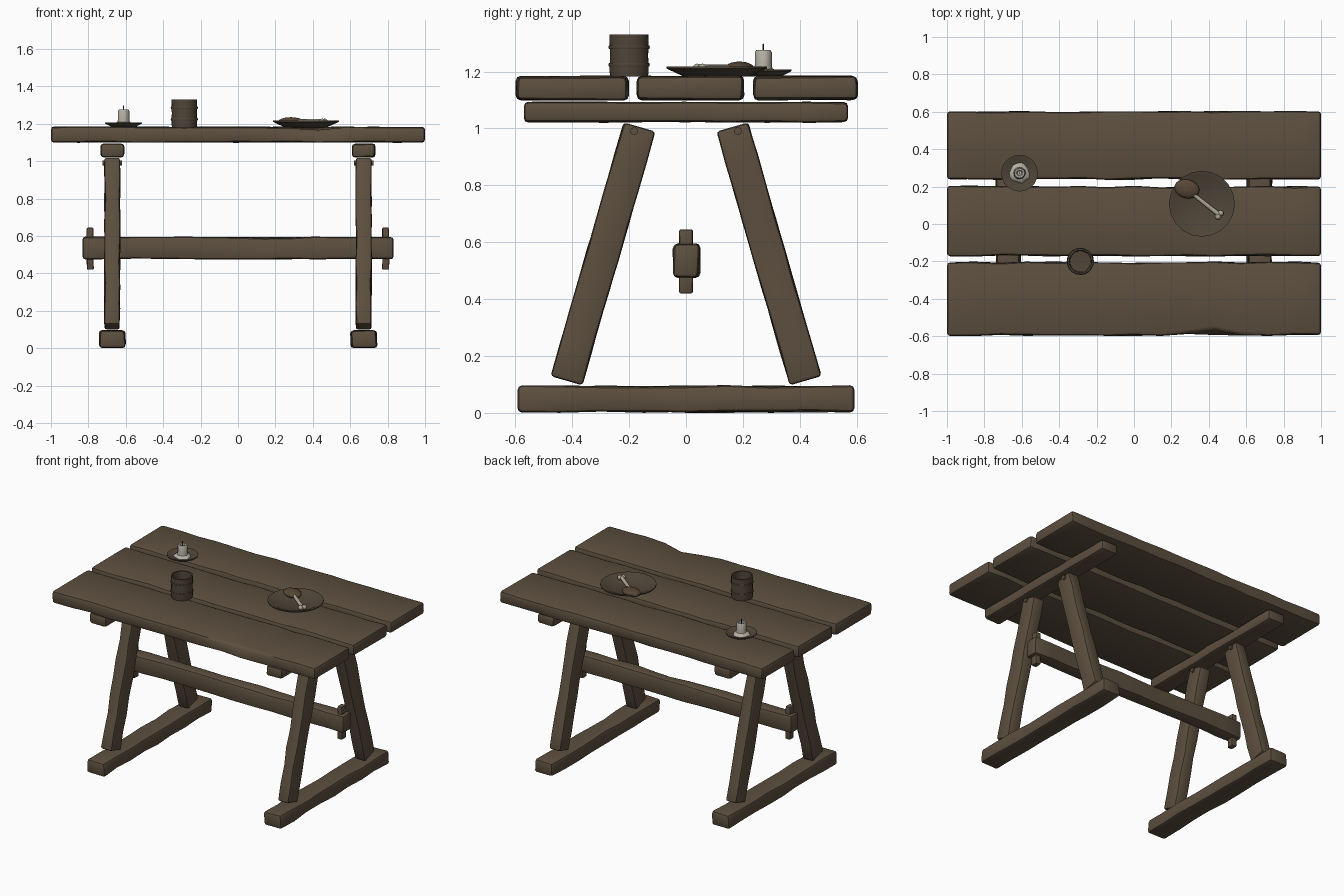
import bpy, bmesh, math, random
from mathutils import Vector, Matrix

if "Cube" in bpy.data.objects:
    bpy.data.objects.remove(bpy.data.objects["Cube"])

random.seed(7)


def material(name, rgb):
    m = bpy.data.materials.new(name)
    m.diffuse_color = (*rgb, 1)
    m.use_nodes = True
    m.node_tree.nodes["Principled BSDF"].inputs["Base Color"].default_value = m.diffuse_color
    return m


WOOD = material("brown wood", (0.108, 0.078, 0.049))
DARK = material("dark wood", (0.080, 0.060, 0.040))
WAX = material("pale wax", (0.46, 0.43, 0.36))
BONE = material("bone", (0.42, 0.38, 0.30))
MEAT = material("roast meat", (0.095, 0.062, 0.036))
WICK = material("wick", (0.05, 0.042, 0.035))


def finish(name, bm, mat, angle=40):
    bmesh.ops.recalc_face_normals(bm, faces=bm.faces)
    me = bpy.data.meshes.new(name)
    bm.to_mesh(me)
    bm.free()
    me.materials.append(mat)
    me.shade_smooth()
    me.set_sharp_from_angle(angle=math.radians(angle))
    ob = bpy.data.objects.new(name, me)
    bpy.context.collection.objects.link(ob)
    return ob


def beam(name, p0, p1, side, w, h, n=8, jit=0.008, bev=0.016, dent=None, mat=WOOD):
    """Hand-hewn beam: wobbly box sections from p0 to p1 with rounded edges.
    dent = (position along, corner, sideways amount, vertical amount)"""
    p0, p1, s = Vector(p0), Vector(p1), Vector(side)
    up = (p1 - p0).normalized().cross(s)
    bm = bmesh.new()
    rings = []
    for i in range(n + 1):
        t = i / n
        ring = []
        for k, (a, b) in enumerate([(-1, -1), (1, -1), (1, 1), (-1, 1)]):
            u = w / 2 - random.random() * jit
            v = h / 2 - random.random() * jit * 0.6
            if dent and dent[1] == k:
                g = math.exp(-((t - dent[0]) / 0.07) ** 2)
                u -= dent[2] * g
                v -= dent[3] * g
            ring.append(bm.verts.new(p0.lerp(p1, t) + s * a * u + up * b * v))
        rings.append(ring)
    for a, b in zip(rings, rings[1:]):
        for k in range(4):
            bm.faces.new((a[k], a[(k + 1) % 4], b[(k + 1) % 4], b[k]))
    bm.faces.new(rings[0])
    bm.faces.new(rings[-1])
    bmesh.ops.recalc_face_normals(bm, faces=bm.faces)
    edges = [e for e in bm.edges if e.calc_face_angle(0) > 0.8]
    bmesh.ops.bevel(bm, geom=edges, offset=bev, segments=2, profile=0.5,
                    affect='EDGES', clamp_overlap=True)
    return finish(name, bm, mat, 35)


def lathe(name, centre, profile, mat, seg=20, wobble=0.0, angle=40):
    """Revolve (radius, z) points; points with radius 0 close the ends."""
    bm = bmesh.new()
    cx, cy = centre
    scale = [1 - wobble * random.random() for _ in range(seg)]
    rings = []
    for r, z in profile:
        if r == 0:
            rings.append([bm.verts.new((cx, cy, z))] * seg)
        else:
            rings.append([bm.verts.new((cx + r * scale[i] * math.cos(math.tau * i / seg),
                                        cy + r * scale[i] * math.sin(math.tau * i / seg), z))
                          for i in range(seg)])
    for a, b in zip(rings, rings[1:]):
        for i in range(seg):
            j = (i + 1) % seg
            vs = list(dict.fromkeys((a[i], a[j], b[j], b[i])))
            bm.faces.new(vs)
    return finish(name, bm, mat, angle)


# Table top: three thick planks
for name, y0, y1, dent in [("front_plank", -0.60, -0.20, (0.70, 3, 0.035, 0.015)),
                           ("middle_plank", -0.175, 0.205, None),
                           ("back_plank", 0.235, 0.605, None)]:
    y = (y0 + y1) / 2
    beam(name, (-1, y, 1.142), (1, y, 1.142), (0, 1, 0), y1 - y0, 0.088, n=14,
         jit=0.010, bev=0.017, dent=dent)

# Two trestles: crossbar, foot and two splayed legs with round pegs
for tag, sx in (("left", -1), ("right", 1)):
    x = 0.672 * sx
    beam(tag + "_crossbar", (x, -0.57, 1.057), (x, 0.57, 1.057), (-1, 0, 0), 0.13, 0.075)
    beam(tag + "_foot", (x, -0.592, 0.049), (x, 0.592, 0.049), (-1, 0, 0), 0.146, 0.098,
         jit=0.012)
    for end, sy in (("front", -1), ("back", 1)):
        beam(f"{tag}_{end}_leg", (x, 0.42 * sy, 0.113), (x, 0.163 * sy, 1.005), (1, 0, 0),
             0.090, 0.120, bev=0.012)
        bm = bmesh.new()
        bmesh.ops.create_cone(bm, cap_ends=True, segments=10, radius1=0.014, radius2=0.014,
                              depth=0.106,
                              matrix=Matrix.Translation((x, 0.182 * sy, 0.99))
                              @ Matrix.Rotation(math.pi / 2, 4, 'Y'))
        finish(f"{tag}_{end}_leg_peg", bm, WOOD)

    # Wedge key through the stretcher end
    beam(tag + "_stretcher_key", (0.79 * sx, 0, 0.42), (0.79 * sx, 0, 0.645), (1, 0, 0),
         0.040, 0.050, n=4, jit=0.004, bev=0.006)

# Long stretcher between the trestles
beam("stretcher", (-0.832, 0.002, 0.536), (0.832, 0.002, 0.536), (0, 1, 0), 0.098, 0.124,
     n=12, jit=0.010, dent=(0.6, 3, 0.015, 0.010))

# Candle on a small saucer
C = (-0.612, 0.272)
lathe("candle_saucer", C, [(0, 1.182), (0.062, 1.182), (0.098, 1.201), (0.098, 1.207),
                           (0.084, 1.205), (0.064, 1.194), (0, 1.194)], DARK)
lathe("wax_puddle", C, [(0, 1.190), (0.062, 1.192), (0.054, 1.203), (0.036, 1.210),
                        (0, 1.210)], WAX, seg=14, wobble=0.2)
lathe("candle", C, [(0, 1.20), (0.036, 1.20), (0.032, 1.225), (0.032, 1.268),
                    (0.027, 1.275), (0.017, 1.273), (0.012, 1.264), (0, 1.262)],
      WAX, seg=12, wobble=0.08)
lathe("candle_wick", C, [(0, 1.255), (0.004, 1.255), (0.003, 1.297), (0, 1.298)], WICK, seg=6)

# Wooden cup with two raised hoops and a hollow inside
M = (-0.287, -0.200)
lathe("cup", M, [(0, 1.183), (0.066, 1.183), (0.069, 1.20), (0.067, 1.255), (0.069, 1.318),
                 (0.069, 1.330), (0.060, 1.330), (0.056, 1.21), (0, 1.205)], DARK)
for tag, z in (("lower", 1.224), ("upper", 1.286)):
    lathe(f"cup_{tag}_hoop", M, [(0.064, z - 0.006), (0.071, z - 0.006), (0.073, z),
                                 (0.071, z + 0.006), (0.064, z + 0.006)], DARK)

# Dinner plate
lathe("plate", (0.363, 0.108), [(0, 1.182), (0.115, 1.182), (0.176, 1.210), (0.176, 1.217),
                                (0.152, 1.212), (0.120, 1.194), (0, 1.194)], DARK)

# Drumstick: meat lump and a bone with two end knobs
bone0, bone1 = Vector((0.30, 0.172, 1.214)), Vector((0.452, 0.052, 1.212))
d = (bone1 - bone0).normalized()
turn = math.atan2(d.y, d.x)
bm = bmesh.new()
bmesh.ops.create_icosphere(bm, subdivisions=3, radius=1,
                           matrix=Matrix.Translation((0.283, 0.188, 1.212))
                           @ Matrix.Rotation(turn + 0.4, 4, 'Z')
                           @ Matrix.Diagonal((0.068, 0.050, 0.023, 1)))
finish("drumstick_meat", bm, MEAT, 60)
bm = bmesh.new()
bmesh.ops.create_cone(bm, cap_ends=True, segments=10, radius1=0.010, radius2=0.013,
                      depth=(bone1 - bone0).length,
                      matrix=Matrix.Translation((bone0 + bone1) / 2)
                      @ d.to_track_quat('Z', 'Y').to_matrix().to_4x4())
for s in (-1, 1):
    knob = bone1 + Vector((-d.y, d.x, 0)) * 0.012 * s + d * 0.006
    bmesh.ops.create_icosphere(bm, subdivisions=2, radius=0.016,
                               matrix=Matrix.Translation(knob))
finish("drumstick_bone", bm, BONE, 60)
